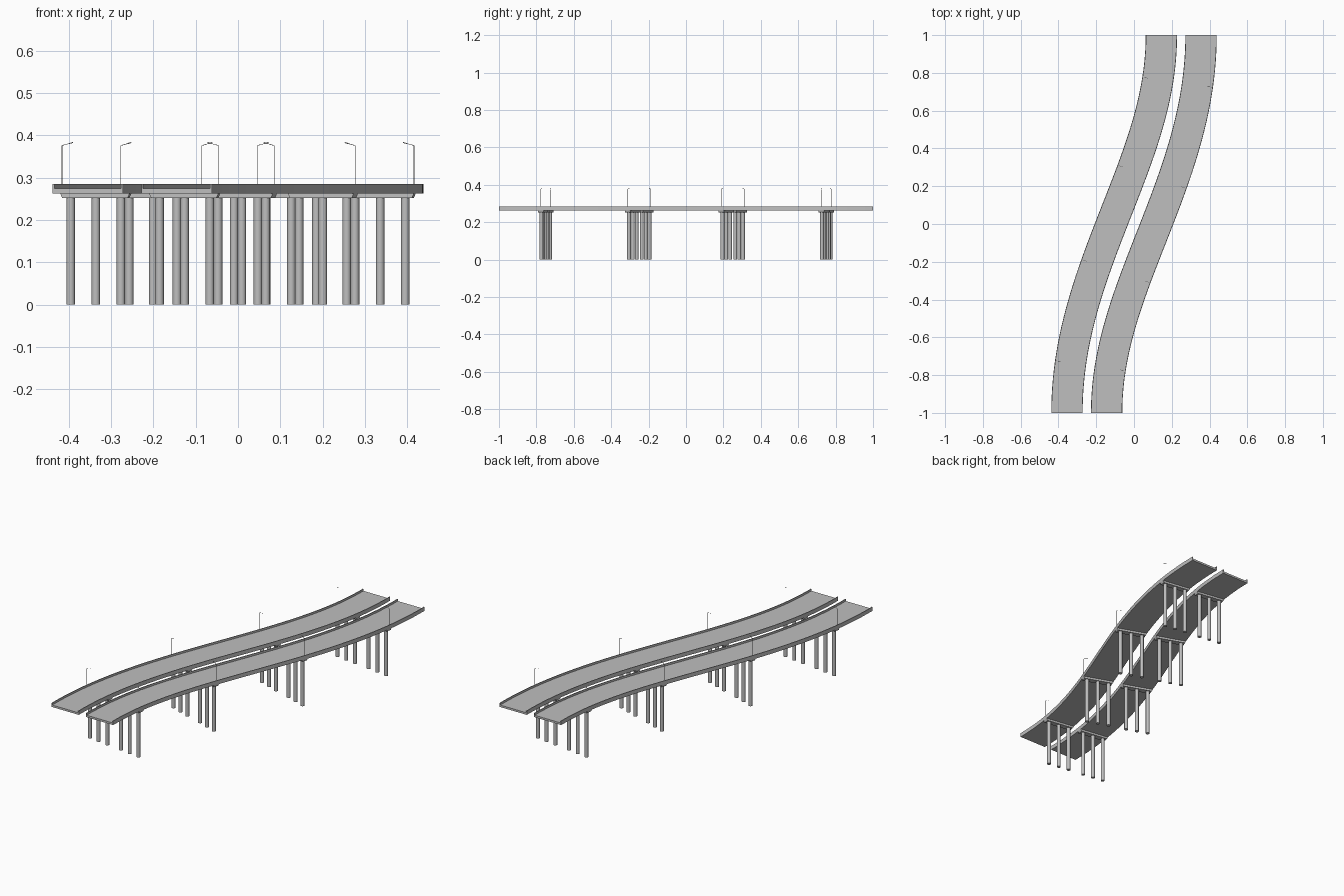
import bpy, bmesh, math
from mathutils import Vector, Matrix

cube = bpy.data.objects.get("Cube")
if cube:
    bpy.data.objects.remove(cube, do_unlink=True)

# Single concrete colour
concrete = bpy.data.materials.new("concrete_grey")
concrete.use_nodes = True
grey = (0.52, 0.52, 0.52, 1)
concrete.diffuse_color = grey
concrete.node_tree.nodes["Principled BSDF"].inputs["Base Color"].default_value = grey

LANE = 0.105        # lane centre from road axis
HALF = 0.083        # half deck width
SLAB, ROAD, RAIL, WALL = 0.263, 0.274, 0.285, 0.004
CAP = 0.252         # underside of pier caps
ROWS = (-0.75, -0.25, 0.25, 0.75)


def frame(y, side):
    """Lane centre and unit crosswise direction at a station on the S curve."""
    slope = 0.25 * math.pi / 2 * math.cos(math.pi / 2 * y)
    centre = Vector((0.25 * math.sin(math.pi / 2 * y) + side * LANE,
                     y - side * LANE * slope * 0.9, 0))
    return centre, Vector((1, -slope, 0)).normalized()


def finish(name, bm, smooth=False):
    bmesh.ops.recalc_face_normals(bm, faces=bm.faces)
    mesh = bpy.data.meshes.new(name)
    bm.to_mesh(mesh)
    bm.free()
    mesh.materials.append(concrete)
    obj = bpy.data.objects.new(name, mesh)
    bpy.context.collection.objects.link(obj)
    if smooth:
        bpy.ops.object.select_all(action='DESELECT')
        obj.select_set(True)
        bpy.context.view_layer.objects.active = obj
        bpy.ops.object.shade_smooth_by_angle(angle=math.radians(40))
    return obj


def rod(bm, a, b, radius, sides):
    """Cylinder between two points."""
    d = b - a
    turn = Vector((0, 0, 1)).rotation_difference(d).to_matrix().to_4x4()
    bmesh.ops.create_cone(bm, cap_ends=True, segments=sides, radius1=radius,
                          radius2=radius, depth=d.length,
                          matrix=Matrix.Translation((a + b) / 2) @ turn)


def deck(name, side):
    # Channel section: slab with a parapet along each edge
    inner = HALF - WALL
    section = [(-HALF, SLAB), (HALF, SLAB), (HALF, RAIL), (inner, RAIL),
               (inner, ROAD), (-inner, ROAD), (-inner, RAIL), (-HALF, RAIL)]
    bm = bmesh.new()
    rings = []
    steps = 48
    for i in range(steps + 1):
        c, across = frame(-1 + 2 * i / steps, side)
        rings.append([bm.verts.new(c + across * d + Vector((0, 0, z)))
                      for d, z in section])
    n = len(section)
    for r, s in zip(rings, rings[1:]):
        for k in range(n):
            bm.faces.new((r[k], r[(k + 1) % n], s[(k + 1) % n], s[k]))
    bm.faces.new(rings[0])
    bm.faces.new(rings[-1])
    finish(name, bm)


def pier_cap(name, side, y):
    # Cross beam, slightly narrower at its underside
    c, across = frame(y, side)
    bm = bmesh.new()
    bmesh.ops.create_cube(bm, size=1)
    along = Vector((-across.y, across.x, 0))
    for v in bm.verts:
        length = 2 * HALF if v.co.z > 0 else 2 * HALF - 0.01
        z = SLAB if v.co.z > 0 else CAP
        v.co = c + across * v.co.x * length + along * v.co.y * 0.03 + Vector((0, 0, z))
    finish(name, bm)


def columns(name, side, y):
    c, across = frame(y, side)
    bm = bmesh.new()
    for d in (-0.06, 0, 0.06):
        foot = c + across * d
        rod(bm, foot, foot + Vector((0, 0, CAP)), 0.01, 16)
    finish(name, bm, smooth=True)


def street_lamp(name, side, y):
    # Thin mast on the outer parapet with a rising arm over the road
    c, across = frame(y, side)
    base = c + across * side * (HALF - WALL / 2)
    top = base + Vector((0, 0, 0.376))
    tip = top - across * side * 0.026 + Vector((0, 0, 0.007))
    bm = bmesh.new()
    rod(bm, base + Vector((0, 0, ROAD)), top, 0.0009, 6)
    rod(bm, top, tip, 0.0007, 6)
    rod(bm, top.lerp(tip, 0.7), tip, 0.0012, 6)
    finish(name, bm)


for side, label in ((-1, "right"), (1, "left")):
    deck(label + "_deck", side)
    for i, y in enumerate(ROWS, 1):
        pier_cap(f"{label}_pier_cap_{i}", side, y)
        columns(f"{label}_columns_{i}", side, y)
        street_lamp(f"{label}_street_lamp_{i}", side, y)
